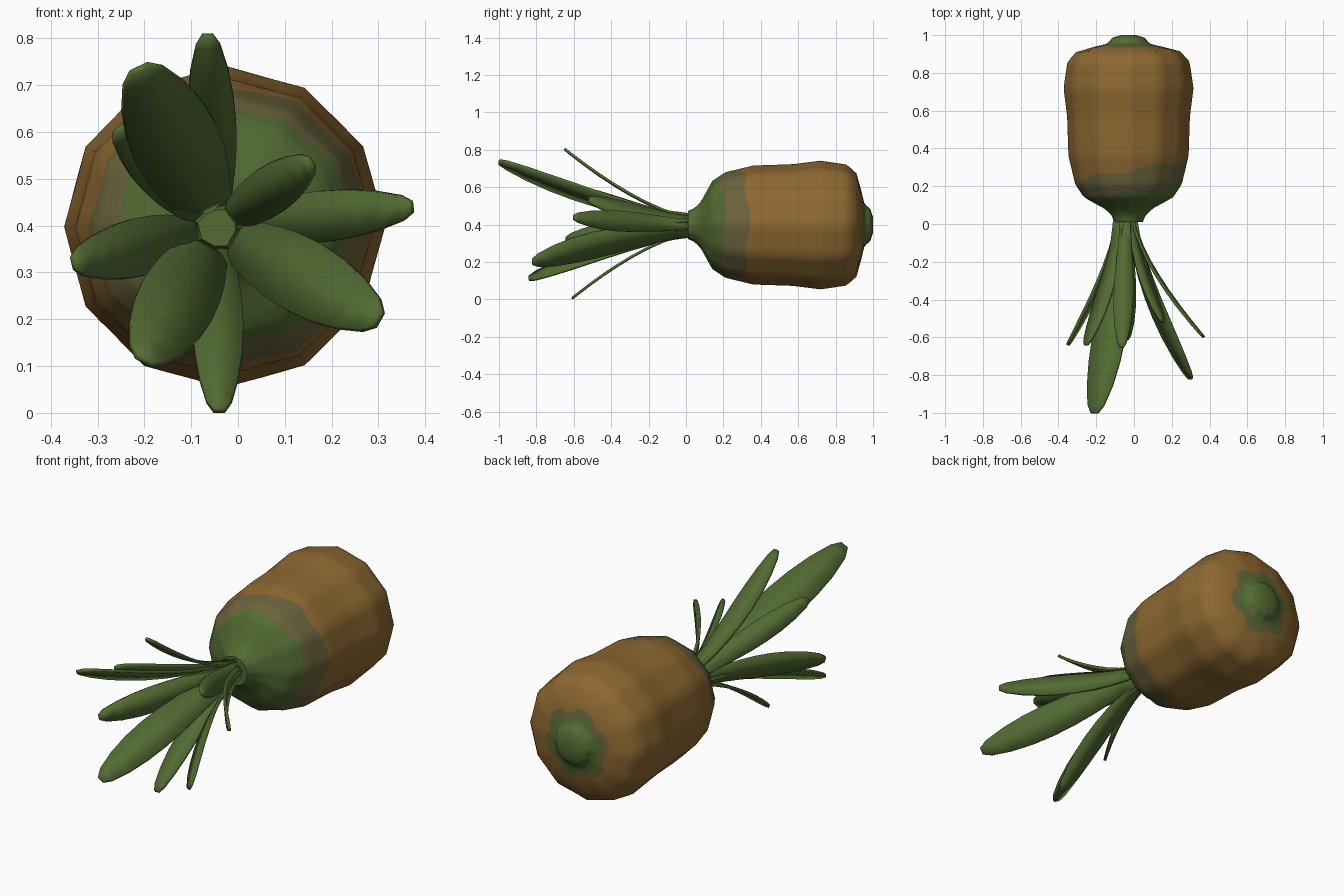
import bpy, bmesh, math
from mathutils import Vector

if "Cube" in bpy.data.objects:
    bpy.data.objects.remove(bpy.data.objects["Cube"])

def material(name, rgb):
    m = bpy.data.materials.new(name)
    m.diffuse_color = (*rgb, 1)
    m.use_nodes = True
    m.node_tree.nodes["Principled BSDF"].inputs["Base Color"].default_value = m.diffuse_color
    return m

green = material("leaf green", (0.085, 0.147, 0.032))
olive = material("olive blend", (0.142, 0.125, 0.045))
brown = material("rind brown", (0.270, 0.140, 0.031))

def finish(bm, name, mats, angle):
    bmesh.ops.recalc_face_normals(bm, faces=bm.faces)
    me = bpy.data.meshes.new(name)
    bm.to_mesh(me)
    bm.free()
    for m in mats:
        me.materials.append(m)
    ob = bpy.data.objects.new(name, me)
    bpy.context.collection.objects.link(ob)
    bpy.ops.object.select_all(action='DESELECT')
    ob.select_set(True)
    bpy.context.view_layer.objects.active = ob
    bpy.ops.object.shade_smooth_by_angle(angle=math.radians(angle))
    return ob

# Fruit body: 12-sided lathe along y, colour borders follow wavy edge loops
CX, CZ = -0.029, 0.398
PROFILE = [(0.01, 0.075), (0.045, 0.09), (0.08, 0.125), (0.14, 0.235), (0.21, 0.282),
           (0.36, 0.318), (0.57, 0.325), (0.72, 0.344), (0.86, 0.323), (0.918, 0.27),
           (0.952, 0.12), (0.965, 0.103), (0.985, 0.088), (1.0, 0.04)]

def radius(y):
    for (y0, r0), (y1, r1) in zip(PROFILE, PROFILE[1:]):
        if y <= y1:
            return r0 + (r1 - r0) * (y - y0) / (y1 - y0)
    return PROFILE[-1][1]

SIDES, SUB = 12, 4
N = SIDES * SUB
ROWS = [(10, 0), (7, 1), (24, 2), (2, 1), (8, 0)]   # rows and material of each zone

def borders(a):
    g = 0.165 + 0.035 * math.cos(a) + 0.008 * math.sin(5 * a)
    b = 0.285 + 0.050 * math.cos(a) + 0.012 * math.sin(6 * a + 1)
    e = 0.946 + 0.0035 * math.sin(6 * a)
    return [0.01, g, b, e - 0.007, e, 1.0]

bm = bmesh.new()
columns = []
for i in range(N):
    a = 2 * math.pi * i / N
    facet = math.cos(math.pi / SIDES) / math.cos(a % (2 * math.pi / SIDES) - math.pi / SIDES)
    lim = borders(a)
    ys = [lim[0]]
    for (n, _), lo, hi in zip(ROWS, lim, lim[1:]):
        ys += [lo + (hi - lo) * (k + 1) / n for k in range(n)]
    columns.append([bm.verts.new((CX + radius(y) * facet * math.cos(a), y,
                                  CZ + radius(y) * facet * math.sin(a))) for y in ys])
row_mat = [m for n, m in ROWS for _ in range(n)]
for i in range(N):
    c, d = columns[i], columns[(i + 1) % N]
    for k, m in enumerate(row_mat):
        bm.faces.new((c[k], c[k + 1], d[k + 1], d[k])).material_index = m
for k in (0, -1):
    bm.faces.new([c[k] for c in columns])
finish(bm, "fruit_body", [green, olive, brown], 60)

# Crown leaves: tip position and half width, each curving outward from the neck
LEAVES = [((-0.065, -0.65, 0.805), 0.052), ((-0.21, -1.00, 0.735), 0.095),
          ((-0.255, -0.64, 0.605), 0.055), ((-0.35, -0.64, 0.32), 0.062),
          ((-0.20, -0.84, 0.112), 0.085), ((-0.04, -0.61, 0.005), 0.054),
          ((0.30, -0.82, 0.20), 0.080), ((0.37, -0.60, 0.44), 0.055),
          ((0.155, -0.52, 0.535), 0.052)]
WIDTH = [0.50, 0.60, 0.72, 0.86, 0.96, 1.0, 0.95, 0.78, 0.50, 0.22]
TS = [0, 0.12, 0.25, 0.38, 0.50, 0.62, 0.74, 0.86, 0.96, 1.0]

for n, (tip, half) in enumerate(LEAVES):
    tip = Vector(tip)
    out = Vector((tip.x + 0.045, 0, tip.z - 0.395)).normalized()
    side = out.cross(Vector((0, 1, 0)))
    base = Vector((-0.045, 0.04, 0.395)) + out * 0.04
    bm = bmesh.new()
    rows = []
    for t, w in zip(TS, WIDTH):
        p = base.lerp(tip, t ** 1.5)
        p.y = base.y + (tip.y - base.y) * t
        rows.append([bm.verts.new(p + side * half * w * s) for s in (-1, 1)])
    for r, q in zip(rows, rows[1:]):
        bm.faces.new((r[0], r[1], q[1], q[0]))
    leaf = finish(bm, f"crown_leaf_{n + 1}", [green], 40)
    mod = leaf.modifiers.new("thickness", 'SOLIDIFY')
    mod.thickness = 0.014
    mod.offset = 0
